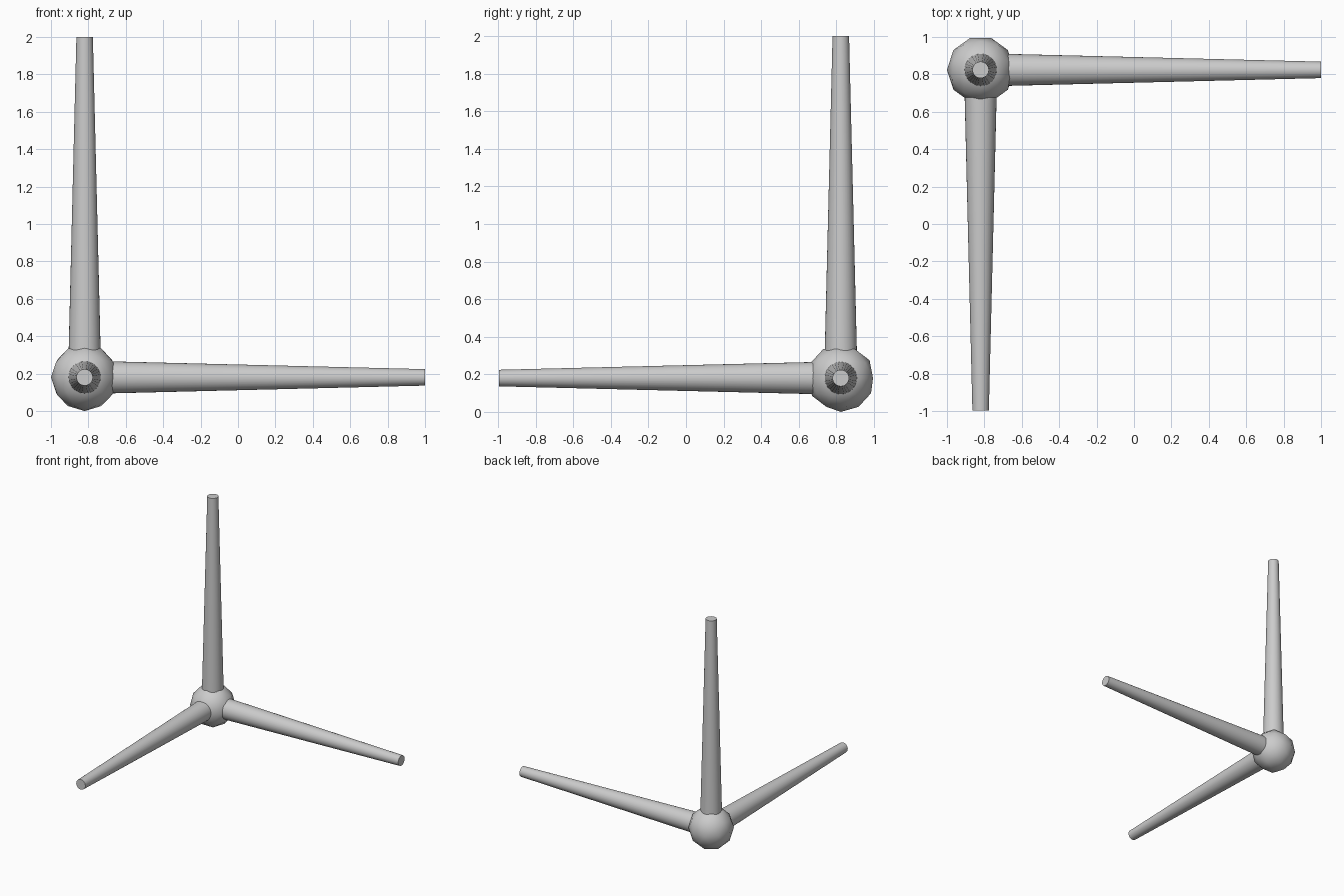
import bpy
from math import radians
from mathutils import Vector

if "Cube" in bpy.data.objects:
    bpy.data.objects.remove(bpy.data.objects["Cube"])

CENTRE = Vector((-0.82, 0.824, 0.18))
HUB_RADIUS = 0.18
ARM_LENGTH = 1.82


def arm(name, direction):
    """Tapered arm running from the hub centre outwards."""
    d = Vector(direction)
    bpy.ops.mesh.primitive_cone_add(
        vertices=32, radius1=0.089, radius2=0.044, depth=ARM_LENGTH,
        location=CENTRE + d * ARM_LENGTH / 2,
        rotation=d.to_track_quat('Z', 'Y').to_euler())
    bpy.context.object.name = name
    bpy.ops.object.shade_smooth_by_angle(angle=radians(30))


# Faceted, smooth-shaded corner ball
bpy.ops.mesh.primitive_ico_sphere_add(
    subdivisions=2, radius=HUB_RADIUS, location=CENTRE,
    rotation=(0, 0, radians(-90)))
bpy.context.object.name = "corner_ball"
bpy.ops.object.shade_smooth()

# Three perpendicular arms
for name, direction in (("right_arm", (1, 0, 0)),
                        ("front_arm", (0, -1, 0)),
                        ("upright_arm", (0, 0, 1))):
    arm(name, direction)
